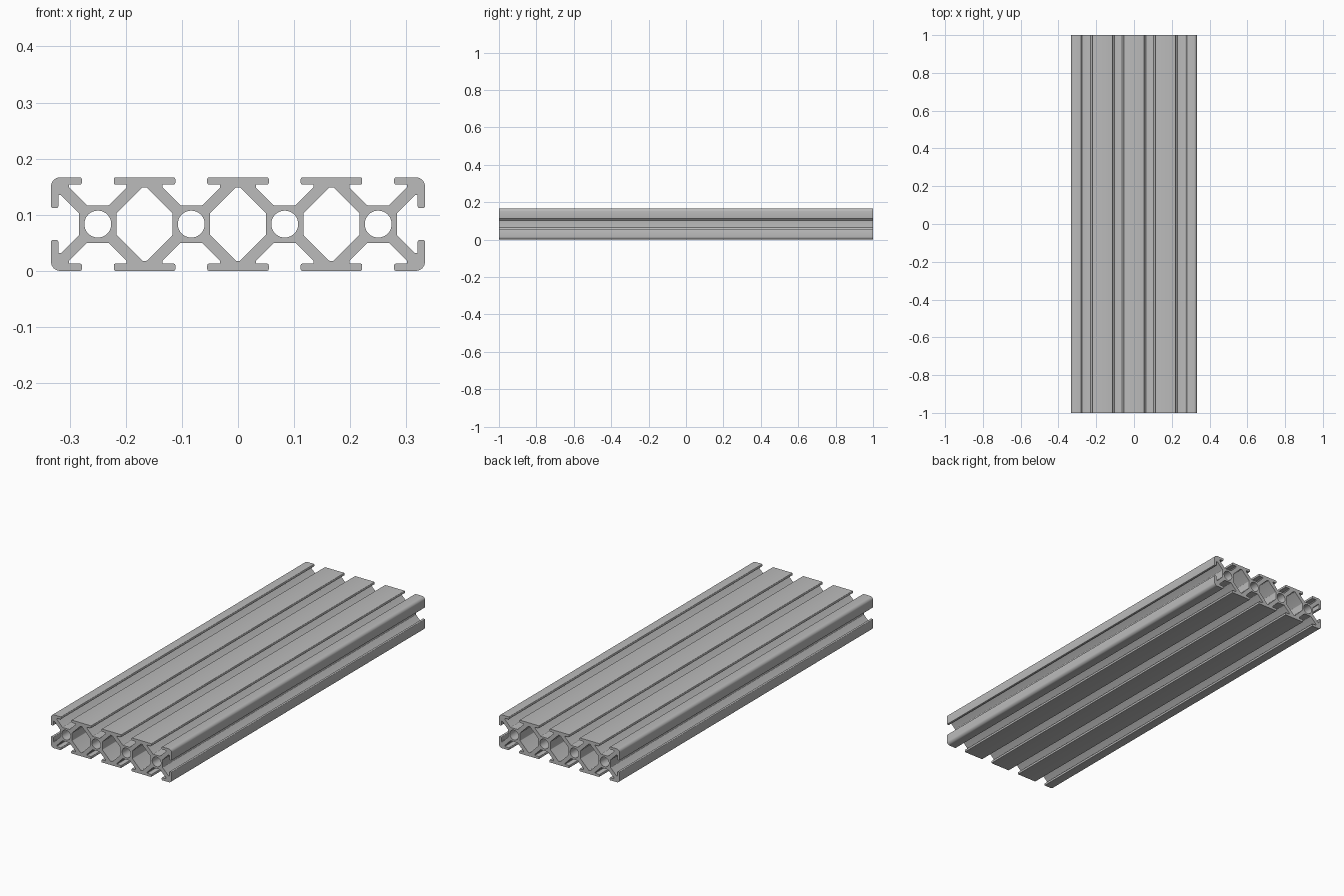
import bpy, bmesh, math
from mathutils import Matrix, Vector

if "Cube" in bpy.data.objects:
    bpy.data.objects.remove(bpy.data.objects["Cube"], do_unlink=True)

PITCH = 1 / 6          # width of one cell
HALF = PITCH / 2
LENGTH = 2.0
CORE = 0.0333          # half size of the block around each bore
FLAT = 0.0193          # half width of the flat on each side of that block
POCKET = 0.0655        # inner face of the pocket and hollow
CENTRES = [(i - 1.5) * PITCH for i in range(4)]

# Right half of a T-slot, from the lip to the core: x, y, corner radius
HALF_SLOT = [(0.0285, HALF, 0.003), (0.0285, 0.0705, 0.003),
             (0.0515, 0.0705, 0.001), (0.0515, POCKET, 0.001),
             (FLAT, CORE, 0.002)]
SLOT = [(-x, y, r) for x, y, r in HALF_SLOT] + HALF_SLOT[::-1]


def slot_at(cx, turns):
    """T-slot turned clockwise by quarter turns about a cell centre."""
    rot = Matrix.Rotation(-turns * math.pi / 2, 2)
    return [(*(rot @ Vector((x, y)) + Vector((cx, 0))), r) for x, y, r in SLOT]


def rounded(points):
    """Replace every corner that has a radius by a short arc."""
    out = []
    for i, (x, y, r) in enumerate(points):
        p = Vector((x, y))
        a = (Vector(points[i - 1][:2]) - p).normalized()
        b = (Vector(points[(i + 1) % len(points)][:2]) - p).normalized()
        half = a.angle(b) / 2
        reach = r / math.tan(half)
        centre = p + (a + b).normalized() * (r / math.sin(half))
        start, end = p + a * reach - centre, p + b * reach - centre
        steps = 8 if r > 0.01 else 3
        sweep = start.angle_signed(end)
        for k in range(steps + 1):
            # angle_signed is clockwise, Matrix.Rotation counter-clockwise
            out.append(centre + Matrix.Rotation(-sweep * k / steps, 2) @ start)
    return out


# Outer outline, walked clockwise
W = 2 * PITCH
R = 0.016
outline = [(-W, HALF, R)]
for cx in CENTRES:
    outline += slot_at(cx, 0)
outline += [(W, HALF, R)] + slot_at(CENTRES[-1], 1) + [(W, -HALF, R)]
for cx in reversed(CENTRES):
    outline += slot_at(cx, 2)
outline += [(-W, -HALF, R)] + slot_at(CENTRES[0], 3)
loops = [rounded(outline)]

# Round bores through the cells
for cx in CENTRES:
    loops.append([Vector((cx + 0.024 * math.cos(a), 0.024 * math.sin(a)))
                  for a in (k * math.tau / 40 for k in range(40))])

# Eight-sided hollows between the cells
side = HALF - CORE
top = side - (POCKET - FLAT)
for cx in (-PITCH, 0, PITCH):
    hollow = [(top, POCKET), (side, FLAT), (side, -FLAT), (top, -POCKET),
              (-top, -POCKET), (-side, -FLAT), (-side, FLAT), (-top, POCKET)]
    loops.append(rounded([(cx + x, y, 0.003) for x, y in hollow]))

# Filled profile, extruded along y
curve = bpy.data.curves.new("rail_profile", "CURVE")
curve.dimensions = "2D"
curve.fill_mode = "BOTH"
curve.extrude = LENGTH / 2
for loop in loops:
    spline = curve.splines.new("POLY")
    spline.points.add(len(loop) - 1)
    for point, p in zip(spline.points, loop):
        point.co = (p.x, p.y, 0, 1)
    spline.use_cyclic_u = True
helper = bpy.data.objects.new("rail_profile", curve)
bpy.context.collection.objects.link(helper)
bpy.context.view_layer.update()
graph = bpy.context.evaluated_depsgraph_get()
mesh = bpy.data.meshes.new_from_object(helper.evaluated_get(graph))
bpy.data.objects.remove(helper, do_unlink=True)

# Stand the rail on the ground and weld the caps to the walls
mesh.transform(Matrix.Translation((0, 0, HALF)) @ Matrix.Rotation(math.pi / 2, 4, "X"))
bm = bmesh.new()
bm.from_mesh(mesh)
bmesh.ops.remove_doubles(bm, verts=bm.verts, dist=0.00005)
bmesh.ops.recalc_face_normals(bm, faces=bm.faces)
bm.to_mesh(mesh)
bm.free()

# Aluminium colour
grey = bpy.data.materials.new("aluminium_grey")
grey.use_nodes = True
grey.diffuse_color = (0.5, 0.5, 0.5, 1)
grey.node_tree.nodes["Principled BSDF"].inputs["Base Color"].default_value = (0.5, 0.5, 0.5, 1)
mesh.materials.clear()
mesh.materials.append(grey)

rail = bpy.data.objects.new("slotted_rail", mesh)
bpy.context.collection.objects.link(rail)
bpy.context.view_layer.objects.active = rail
rail.select_set(True)
bpy.ops.object.shade_smooth_by_angle(angle=math.radians(35))
